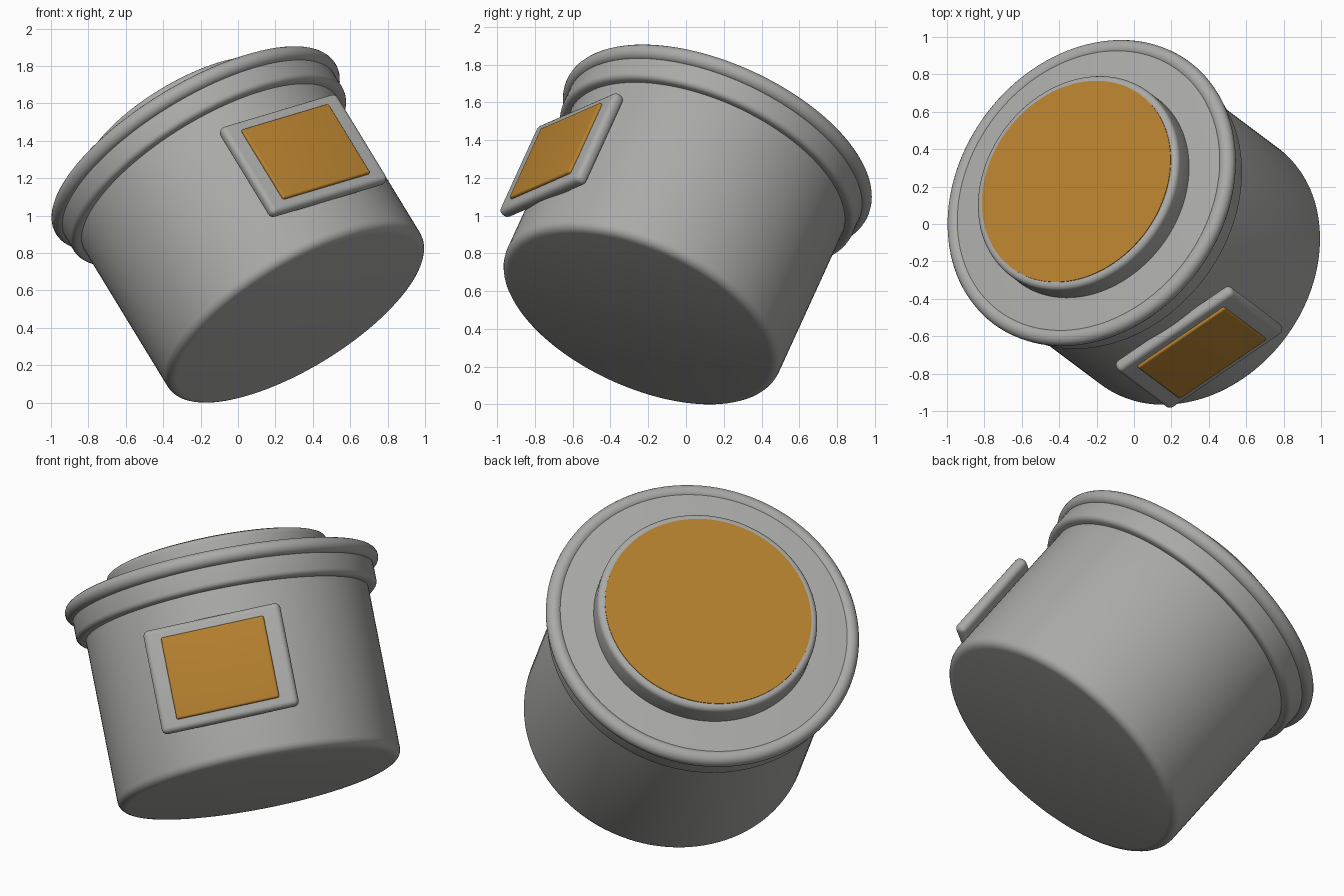
import bpy
import bmesh
from mathutils import Matrix, Vector

cube = bpy.data.objects.get("Cube")
if cube:
    bpy.data.objects.remove(cube, do_unlink=True)

# Tilted frame: local z runs up the can, local -y faces out of the panel
axis = Vector((-0.61, 0.457, 1)).normalized()
side = Vector((0.79, 0.557, 0.259))
side = (side - axis * side.dot(axis)).normalized()
back = axis.cross(side)
FRAME = Matrix((side, back, axis)).transposed().to_4x4()
FRAME.translation = (0.322, -0.245, 0.459)


def material(name, rgb):
    mat = bpy.data.materials.new(name)
    mat.use_nodes = True
    mat.diffuse_color = (*rgb, 1)
    mat.node_tree.nodes["Principled BSDF"].inputs["Base Color"].default_value = (*rgb, 1)
    return mat


GREY = material("warm grey", (0.40, 0.40, 0.39))
GOLD = material("amber", (0.46, 0.215, 0.028))


def finish(obj, mat):
    obj.data.materials.append(mat)
    obj.matrix_world = FRAME
    bpy.ops.object.select_all(action="DESELECT")
    obj.select_set(True)
    bpy.context.view_layer.objects.active = obj
    bpy.ops.object.shade_smooth_by_angle(angle=0.6)


def add_part(name, bm, mat, bevel):
    """Round the hard edges of a bmesh and place it in the tilted frame."""
    if bevel:
        hard = [e for e in bm.edges if e.calc_face_angle(0) > 0.6]
        bmesh.ops.bevel(bm, geom=hard, offset=bevel, segments=5,
                        profile=0.5, affect="EDGES")
    mesh = bpy.data.meshes.new(name)
    bm.to_mesh(mesh)
    bm.free()
    obj = bpy.data.objects.new(name, mesh)
    bpy.context.collection.objects.link(obj)
    finish(obj, mat)


def disc(name, radius, low, high, mat, bevel=0):
    bm = bmesh.new()
    bmesh.ops.create_cone(bm, cap_ends=True, segments=128, radius1=radius,
                          radius2=radius, depth=high - low,
                          matrix=Matrix.Translation((0, 0, (low + high) / 2)))
    add_part(name, bm, mat, bevel)


def slab(name, size, centre, mat, bevel):
    bm = bmesh.new()
    bmesh.ops.create_cube(bm, size=1, matrix=Matrix.Translation(centre)
                          @ Matrix.Diagonal((*size, 1)))
    add_part(name, bm, mat, bevel)


# Round body and lid
disc("body", 0.79, 0, 1.05, GREY, 0.05)
disc("lid", 0.84, 0.965, 1.165, GREY, 0.03)

# Rolled rim around the lid
bpy.ops.mesh.primitive_torus_add(major_radius=0.83, minor_radius=0.045,
                                 major_segments=128, minor_segments=20)
rim = bpy.context.object
rim.name = "lid_rim"
rim.data.transform(Matrix.Translation((0, 0, 1.13)))
finish(rim, GREY)

# Raised knob with its coloured top
disc("knob", 0.615, 1.12, 1.297, GREY, 0.03)
disc("knob_top", 0.577, 1.294, 1.301, GOLD)

# Front panel: rounded frame with a raised pad
slab("panel_frame", (0.772, 0.07, 0.586), (0, -0.80, 0.522), GREY, 0.03)
slab("panel_pad", (0.58, 0.04, 0.465), (0, -0.831, 0.522), GOLD, 0.012)
